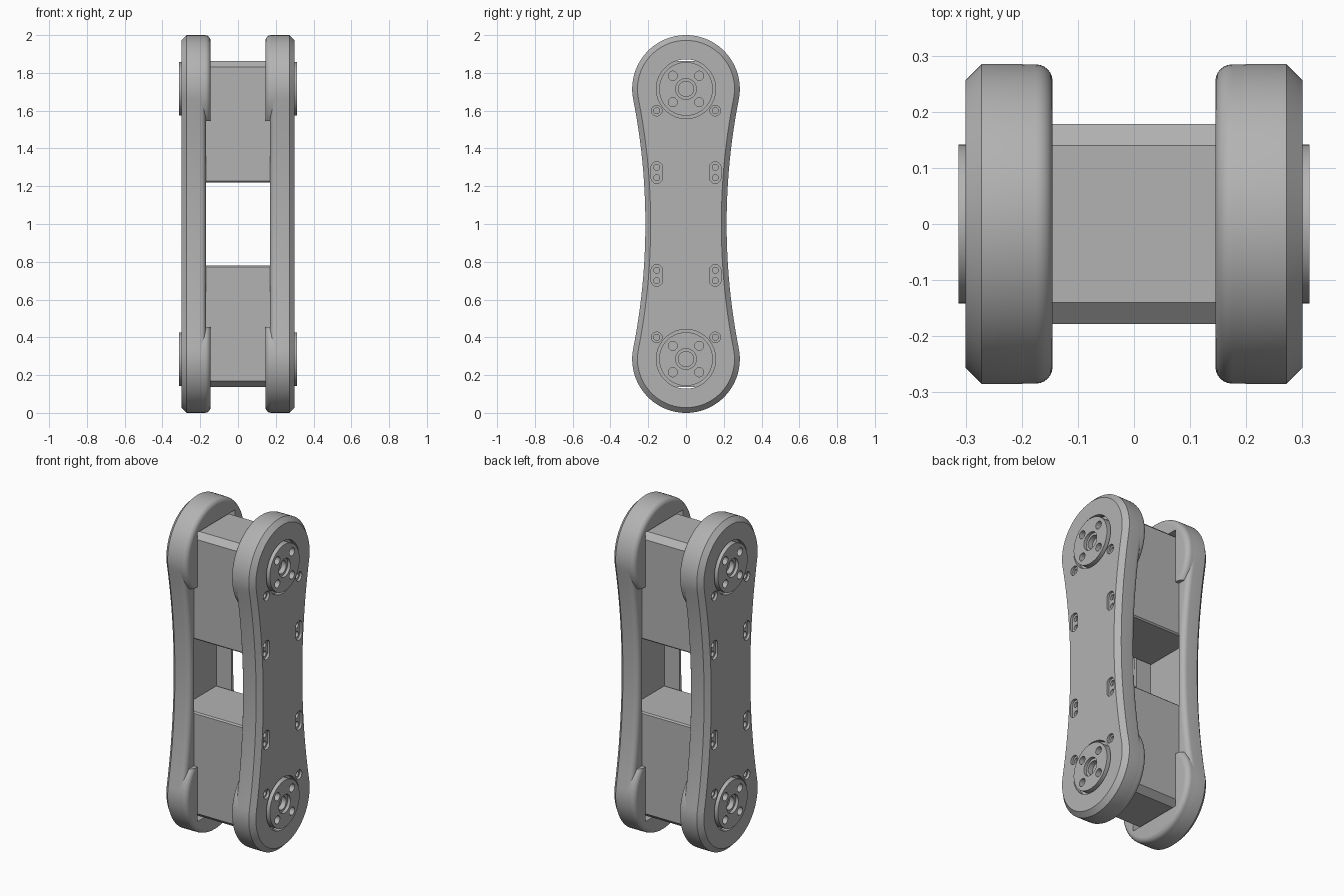
import bpy, bmesh
from math import sin, cos, pi, asin, atan2, hypot, radians

if "Cube" in bpy.data.objects:
    bpy.data.objects.remove(bpy.data.objects["Cube"], do_unlink=True)

grey = bpy.data.materials.new("mid grey")
grey.use_nodes = True
grey.diffuse_color = (0.45, 0.45, 0.45, 1)
grey.node_tree.nodes["Principled BSDF"].inputs["Base Color"].default_value = (0.45, 0.45, 0.45, 1)

# All parts share an origin at mid height, so they can mirror in x and z
JOINT = 0.715      # joint height above the middle
CAP = 0.285        # radius of the rounded ends
WAIST = 0.215      # half width at the middle
SWEEP = (JOINT**2 + WAIST**2 - CAP**2) / (2 * (CAP - WAIST))


def loft(bm, rings):
    """Skin a list of (x, outline) sections and cap both ends."""
    loops = [[bm.verts.new((x, y, z)) for y, z in pts] for x, pts in rings]
    n = len(loops[0])
    for a, b in zip(loops, loops[1:]):
        for i in range(n):
            j = (i + 1) % n
            bm.faces.new((a[i], a[j], b[j], b[i]))
    bm.faces.new(loops[0])
    bm.faces.new(loops[-1])


def disc(bm, y, z, r, x0, x1, n=32, stretch=0.0):
    """Cylinder along x; stretch turns it into a slot."""
    pts = []
    for i in range(n):
        a = 2 * pi * (i + 0.5) / n
        pts.append((y + r * cos(a), z + r * sin(a) + (stretch if a < pi else 0)))
    loft(bm, [(x0, pts), (x1, pts)])


def part(name, bm, mirror_x=False, mirror_z=False, cutters=()):
    bmesh.ops.recalc_face_normals(bm, faces=bm.faces)
    mesh = bpy.data.meshes.new(name)
    bm.to_mesh(mesh)
    bm.free()
    mesh.materials.append(grey)
    ob = bpy.data.objects.new(name, mesh)
    ob.location.z = 1
    bpy.context.collection.objects.link(ob)
    for cutter in cutters:
        cut = ob.modifiers.new("cut", "BOOLEAN")
        cut.operation = "DIFFERENCE"
        cut.solver = "EXACT"
        cut.object = cutter
    if mirror_x or mirror_z:
        mir = ob.modifiers.new("mirror", "MIRROR")
        mir.use_axis = (mirror_x, False, mirror_z)
        mir.use_mirror_merge = False
    return ob


def dogbone(inset):
    """Closed outline: two round ends joined by sweeping concave sides."""
    t = atan2(JOINT, WAIST + SWEEP)
    r, s = CAP - inset, SWEEP + inset
    top = [(r * cos(a), JOINT + r * sin(a))
           for a in (-t + (pi + 2 * t) * i / 48 for i in range(49))]
    side = [(-(WAIST + SWEEP) + s * cos(a), s * sin(a))
            for a in (t - 2 * t * i / 24 for i in range(1, 24))]
    half = top + side
    return half + [(-y, -z) for y, z in half]


def lobe_outline(inset):
    """Round end with a flat lower edge."""
    r = CAP - 0.0005 - inset
    t = asin(0.17 / r)
    return [(r * cos(a), JOINT + r * sin(a))
            for a in (-t + (pi + 2 * t) * i / 56 for i in range(57))]


def fillet(outline, x, r):
    """Rounded edge running to the inner face at x."""
    steps = [pi / 2 * i / 6 for i in range(7)]
    return [(x + r * (1 - sin(a)), outline(r * (1 - cos(a)))) for a in steps]


# Cutters: pocket for the blocks, openings and screw holes
bm = bmesh.new()
rect = [(-0.18, -0.875), (0.18, -0.875), (0.18, 0.875), (-0.18, 0.875)]
loft(bm, [(-0.27, rect), (0.27, rect)])
pocket = part("pocket_cutter", bm)

bm = bmesh.new()
disc(bm, 0, JOINT, 0.157, 0.2, 0.4, 64)
for y in (-0.155, 0.155):
    disc(bm, y, 0.6, 0.028, 0.285, 0.4)
    disc(bm, y, 0.245, 0.03, 0.285, 0.4, stretch=0.055)
openings = part("opening_cutter", bm, mirror_z=True)

bm = bmesh.new()
for y in (-0.155, 0.155):
    for z in (0.245, 0.3, 0.6):
        disc(bm, y, z, 0.016, 0.22, 0.4, 20)
screw_holes = part("screw_hole_cutter", bm, mirror_z=True)

bm = bmesh.new()
disc(bm, 0, JOINT, 0.055, 0.295, 0.4)
for y in (-0.07, 0.07):
    for z in (-0.07, 0.07):
        disc(bm, y, JOINT + z, 0.024, 0.28, 0.4, 20)
hub_recess = part("hub_recess_cutter", bm)
bm = bmesh.new()
disc(bm, 0, JOINT, 0.04, 0.265, 0.4)
hub_bore = part("hub_bore_cutter", bm)
cutters = [pocket, openings, screw_holes, hub_recess, hub_bore]
for c in cutters:
    c.hide_render = True

# Side plates: chamfered outside, rounded inside, hollow for the blocks
bm = bmesh.new()
loft(bm, [(0.30, dogbone(0.028)), (0.272, dogbone(0))] + fillet(dogbone, 0.17, 0.03))
plates = part("side_plates", bm, mirror_x=True, cutters=[pocket, openings, screw_holes])

# Thicker lobes around each joint on the inner side
bm = bmesh.new()
loft(bm, [(0.25, lobe_outline(0))] + fillet(lobe_outline, 0.145, 0.03))
lobes = part("joint_lobes", bm, mirror_x=True, mirror_z=True, cutters=[pocket])

# Round hubs with bolt holes
bm = bmesh.new()
disc(bm, 0, JOINT, 0.142, 0.22, 0.313, 64)
hubs = part("joint_hubs", bm, mirror_x=True, mirror_z=True, cutters=[hub_recess, hub_bore])

# Motor blocks between the plates, chamfered at the outer end
bm = bmesh.new()
half = [(0.17, 0.22), (0.178, 0.228), (0.178, 0.83), (0.14, 0.862)]
block = half + [(-y, z) for y, z in reversed(half)]
loft(bm, [(-0.265, block), (0.265, block)])
blocks = part("motor_blocks", bm, mirror_z=True, cutters=[screw_holes])

# Bake the modifiers and shade
for ob in (plates, lobes, hubs, blocks):
    bpy.ops.object.select_all(action="DESELECT")
    ob.select_set(True)
    bpy.context.view_layer.objects.active = ob
    bpy.ops.object.convert(target="MESH")
    bpy.ops.object.shade_smooth_by_angle(angle=radians(28))
for c in cutters:
    bpy.data.objects.remove(c, do_unlink=True)
